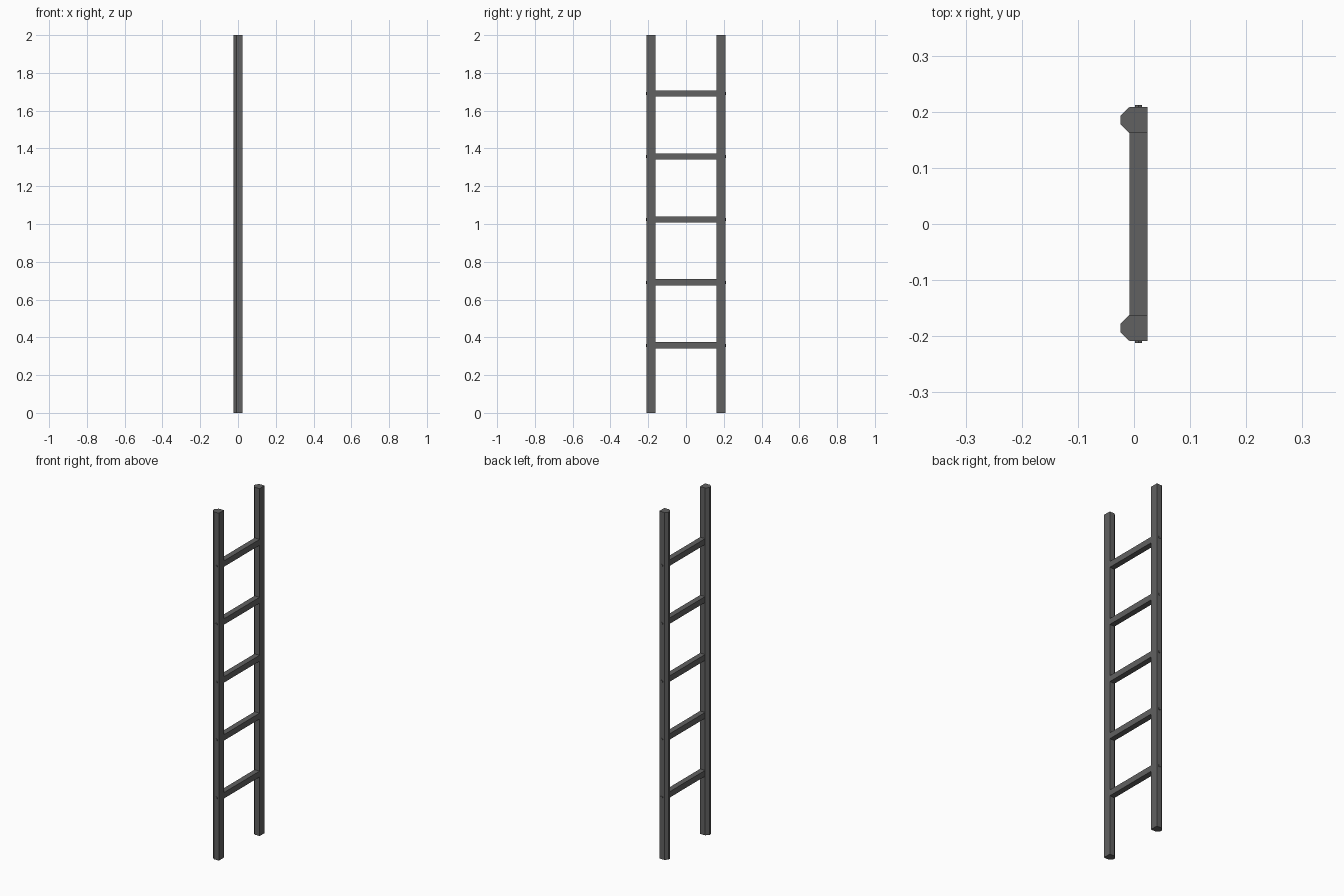
import bpy, bmesh, math
from mathutils import Matrix

if "Cube" in bpy.data.objects:
    bpy.data.objects.remove(bpy.data.objects["Cube"])

OUT, INN, HEIGHT = 0.2085, 0.162, 2.0
RUNG_Z = [0.357 + 0.3335 * i for i in range(5)]

metal = bpy.data.materials.new("dark_metal")
metal.diffuse_color = (0.12, 0.12, 0.12, 1)
metal.use_nodes = True
metal.node_tree.nodes["Principled BSDF"].inputs["Base Color"].default_value = metal.diffuse_color


def finish(name, bm):
    bmesh.ops.recalc_face_normals(bm, faces=bm.faces)
    mesh = bpy.data.meshes.new(name)
    bm.to_mesh(mesh)
    bm.free()
    mesh.materials.append(metal)
    ob = bpy.data.objects.new(name, mesh)
    bpy.context.collection.objects.link(ob)
    return ob


# Upright rail: chamfered hexagonal profile extruded to full height
def rail(name, side):
    profile = [(0.024, INN), (0.024, OUT), (-0.008, OUT),
               (-0.024, 0.193), (-0.024, 0.178), (-0.008, INN)]
    bm = bmesh.new()
    face = bm.faces.new([bm.verts.new((x, y * side, 0)) for x, y in profile])
    ext = bmesh.ops.extrude_face_region(bm, geom=[face])
    top = [v for v in ext["geom"] if isinstance(v, bmesh.types.BMVert)]
    bmesh.ops.translate(bm, verts=top, vec=(0, 0, HEIGHT))
    return finish(name, bm)


# Rung: square bar between the rails
def rung(name, z):
    bm = bmesh.new()
    m = Matrix.Translation((0.008, 0, z)) @ Matrix.Diagonal((0.032, 2 * INN, 0.034, 1))
    bmesh.ops.create_cube(bm, size=1, matrix=m)
    return finish(name, bm)


# Bolt head: small hexagonal cap on the outer face of a rail
def bolt(name, side, z):
    bm = bmesh.new()
    m = Matrix.Translation((0.008, side * 0.2085, z)) @ Matrix.Rotation(math.pi / 2, 4, 'X')
    bmesh.ops.create_cone(bm, cap_ends=True, segments=6, radius1=0.0075,
                          radius2=0.0075, depth=0.007, matrix=m)
    return finish(name, bm)


for label, side in (("left", -1), ("right", 1)):
    rail(f"{label}_rail", side)
    for i, z in enumerate(RUNG_Z):
        bolt(f"{label}_bolt_{i + 1}", side, z)

for i, z in enumerate(RUNG_Z):
    rung(f"rung_{i + 1}", z)
